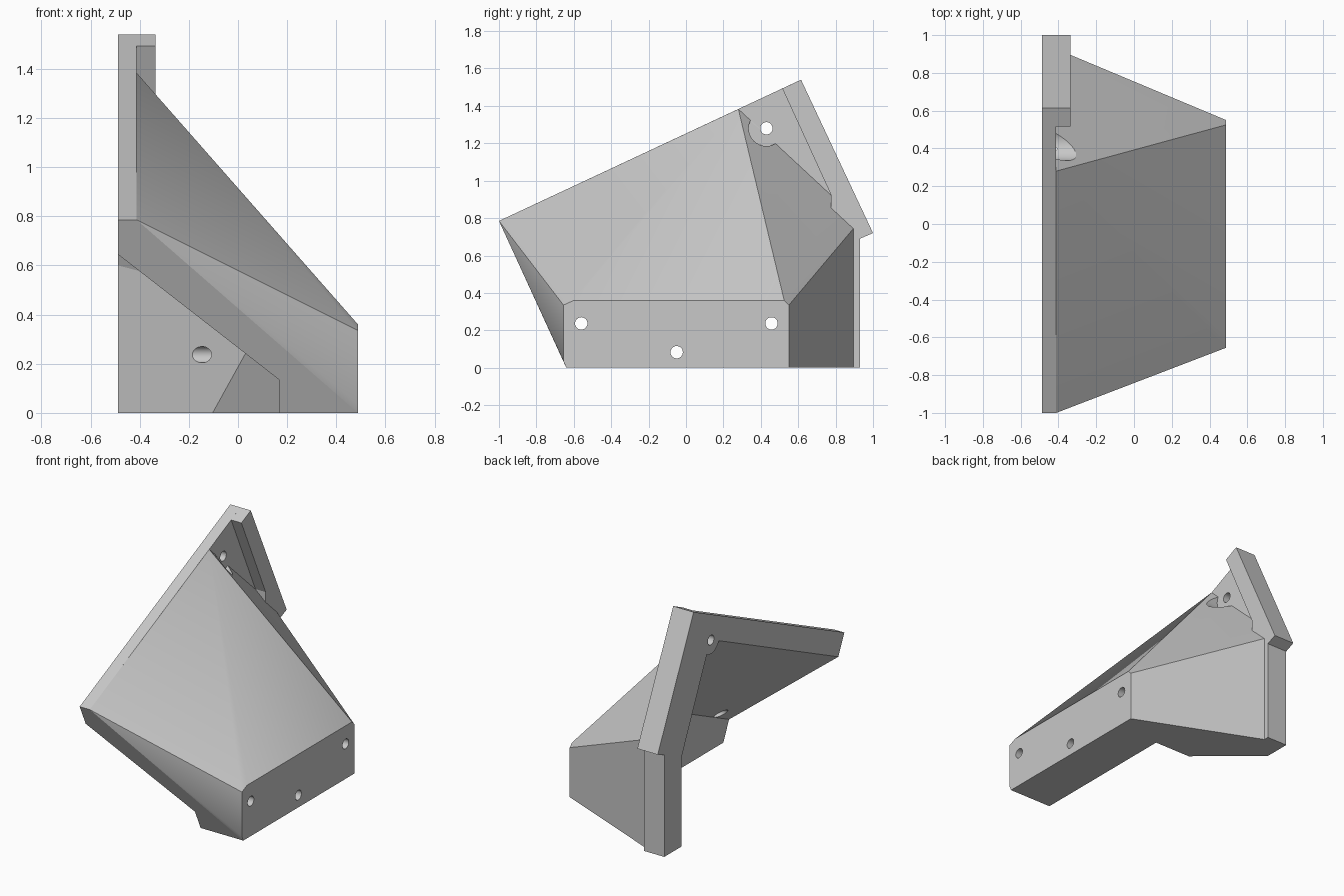
import bpy, bmesh, math
from mathutils import Matrix

cube = bpy.data.objects.get("Cube")
if cube:
    bpy.data.objects.remove(cube, do_unlink=True)

gray = bpy.data.materials.new("plain gray")
gray.use_nodes = True
color = (0.58, 0.58, 0.58, 1)
gray.diffuse_color = color
gray.node_tree.nodes["Principled BSDF"].inputs["Base Color"].default_value = color

OUTER, INNER, RIM, END = -0.488, -0.412, -0.335, 0.488


def to_object(name, bm):
    bmesh.ops.recalc_face_normals(bm, faces=bm.faces)
    mesh = bpy.data.meshes.new(name)
    bm.to_mesh(mesh)
    bm.free()
    mesh.materials.append(gray)
    obj = bpy.data.objects.new(name, mesh)
    bpy.context.scene.collection.objects.link(obj)
    return obj


def prism(name, profile, x0, x1):
    """Extrude a (y, z) profile along x."""
    bm = bmesh.new()
    face = bm.faces.new([bm.verts.new((x0, y, z)) for y, z in profile])
    new = bmesh.ops.extrude_face_region(bm, geom=[face])["geom"]
    bmesh.ops.translate(bm, vec=(x1 - x0, 0, 0),
                        verts=[v for v in new if isinstance(v, bmesh.types.BMVert)])
    return to_object(name, bm)


def loft(name, sections):
    """Convex solid between (y, z) sections at the given x."""
    bm = bmesh.new()
    for x, profile in sections:
        for y, z in profile:
            bm.verts.new((x, y, z))
    bmesh.ops.convex_hull(bm, input=bm.verts[:])
    bmesh.ops.dissolve_limit(bm, angle_limit=math.radians(1.5),
                             verts=bm.verts[:], edges=bm.edges[:])
    return to_object(name, bm)


def rod(name, y, z, radius, x0, x1):
    """Cylinder along x."""
    bm = bmesh.new()
    place = Matrix.Translation(((x0 + x1) / 2, y, z)) @ Matrix.Rotation(math.pi / 2, 4, 'Y')
    bmesh.ops.create_cone(bm, cap_ends=True, segments=32, radius1=radius,
                          radius2=radius, depth=x1 - x0, matrix=place)
    return to_object(name, bm)


def clipped_box(name, planes, x1):
    """Large box up to x1, keeping the side behind every (point, normal) plane."""
    bm = bmesh.new()
    bmesh.ops.create_cube(bm, size=1)
    for v in bm.verts:
        v.co = (x1 if v.co.x > 0 else -1, v.co.y * 4, v.co.z * 4 + 1)
    for point, normal in planes:
        cut = bmesh.ops.bisect_plane(bm, geom=bm.verts[:] + bm.edges[:] + bm.faces[:],
                                     plane_co=point, plane_no=normal, clear_outer=True)
        rim = [e for e in cut["geom_cut"] if isinstance(e, bmesh.types.BMEdge)]
        bmesh.ops.edgeloop_fill(bm, edges=rim)
    return to_object(name, bm)


def combine(target, other, operation):
    mod = target.modifiers.new(operation.lower(), 'BOOLEAN')
    mod.operation, mod.solver, mod.object = operation, 'EXACT', other
    graph = bpy.context.evaluated_depsgraph_get()
    result = bpy.data.meshes.new_from_object(target.evaluated_get(graph))
    target.modifiers.clear()
    target.data = result
    bpy.data.objects.remove(other, do_unlink=True)


# Tapered hood between the side plate and the chamfered end face
side = [(-1, 0.785), (0.28, 1.383), (0.927, 0.782), (0.927, 0), (-0.64, 0)]
end = [(-0.655, 0.035), (-0.655, 0.335), (-0.6, 0.36), (0.525, 0.36),
       (0.55, 0.335), (0.55, 0), (-0.64, 0)]
hood = loft("hood", [(INNER, side), (END, end)])

# Counterbore beside the upper screw hole
BOSS = (0.43, 1.28)
combine(hood, rod("counterbore", *BOSS, 0.095, INNER, 1), 'DIFFERENCE')

# Side plate and the thick rear flange
rear = [(0.615, 1.54), (1, 0.72), (0.93, 0.69), (0.93, 0)]
bracket = prism("mounting_bracket", [(-1, 0.785)] + rear + [(-0.64, 0)], OUTER, INNER)
flange = prism("flange", [(0.515, 1.493)] + rear + [(0.775, 0), (0.775, 0.925)], OUTER, RIM)
combine(bracket, flange, 'UNION')
combine(bracket, hood, 'UNION')

# Hollow inside, open to the front, the bottom and the outer side
ceiling = ((OUTER, -0.935, 0.645), (0.945, -0.4675, 1))
slanted_wall = ((OUTER, 0.747, 0), (0.85, 1, 0))
upper_wall = ((OUTER, 0.747, 0.6), (0.97, 1, 0.456))
leaning_wall = ((0, 0.42, 0), (0, 1, 0.47))
main_hollow = clipped_box("main_hollow", [ceiling, slanted_wall, upper_wall], 0.168)
combine(main_hollow, rod("boss", *BOSS, 0.094, -1.5, INNER), 'DIFFERENCE')
combine(bracket, main_hollow, 'DIFFERENCE')
combine(bracket, clipped_box("end_hollow", [ceiling, leaning_wall], 0.168), 'DIFFERENCE')

# Screw holes
for y, z in [BOSS, (-0.56, 0.237), (-0.05, 0.083), (0.457, 0.237)]:
    combine(bracket, rod("screw_hole", y, z, 0.033, -1, 1), 'DIFFERENCE')

# Soft shading over the hood top, flat inner walls
bpy.ops.object.select_all(action='DESELECT')
bracket.select_set(True)
bpy.context.view_layer.objects.active = bracket
bpy.ops.object.shade_smooth_by_angle(angle=math.radians(30))
for face in bracket.data.polygons:
    if face.area > 0.02 and face.normal.x < 0.1:
        face.use_smooth = False
